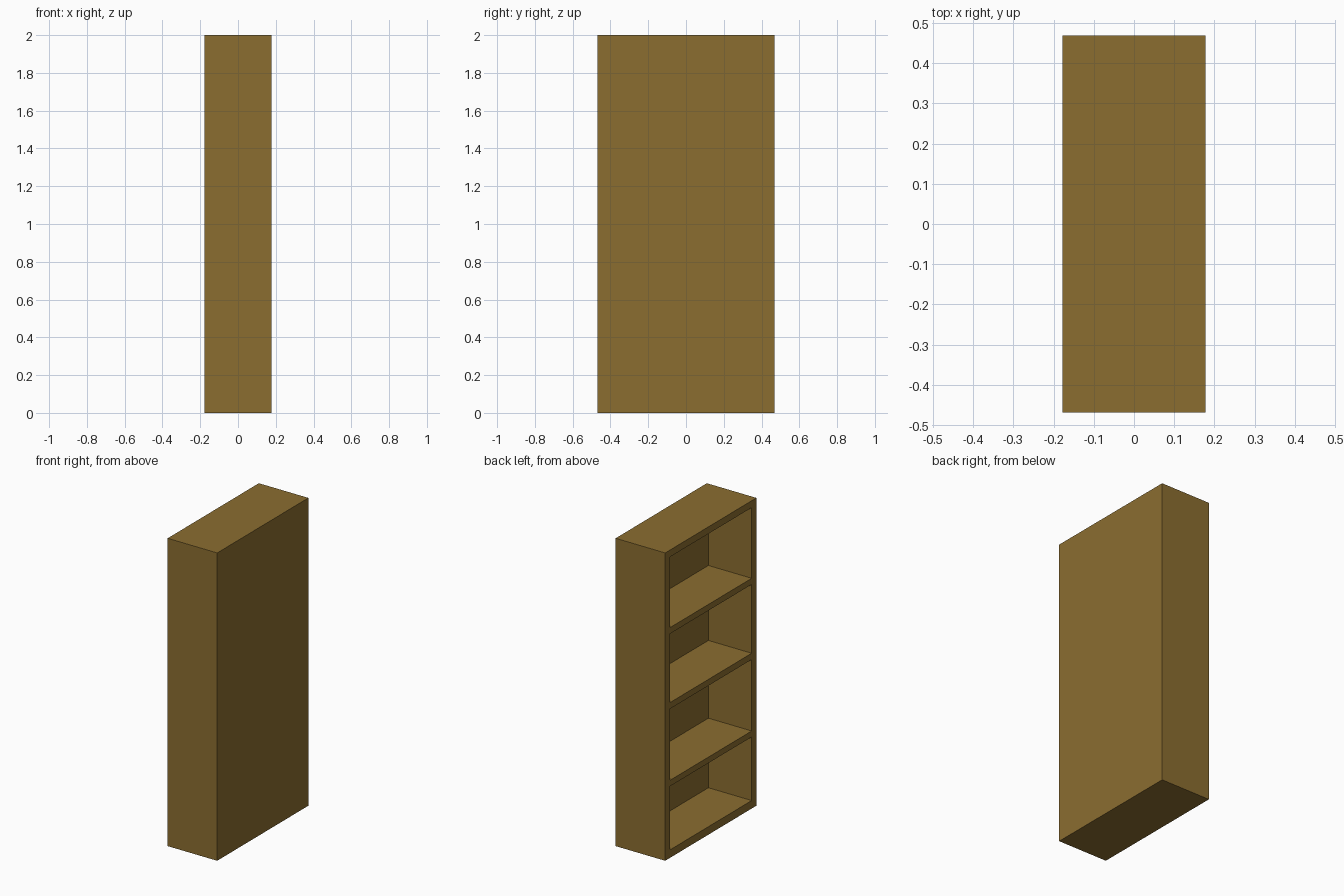
import bpy, bmesh
from mathutils import Vector

if "Cube" in bpy.data.objects:
    bpy.data.objects.remove(bpy.data.objects["Cube"])

W, D, H = 0.356, 0.936, 2.0      # x depth, y width, z height
WALL, RECESS = 0.048, 0.311      # side wall thickness, compartment depth
BAYS = [(0.052, 0.465), (0.504, 0.968), (1.009, 1.456), (1.496, 1.955)]

# Solid carcass block
bm = bmesh.new()
bmesh.ops.create_cube(bm, size=1)
bmesh.ops.scale(bm, vec=(W, D, H), verts=bm.verts)
bmesh.ops.translate(bm, vec=(0, 0, H / 2), verts=bm.verts)


def open_face(f):
    return f.normal.x < -0.9


# Score the open side (-x) into frame, shelf edges and compartments
inner = D / 2 - WALL
cuts = [((0, y, 0), (0, 1, 0)) for y in (-inner, inner)]
cuts += [((0, 0, z), (0, 0, 1)) for bay in BAYS for z in bay]
for co, no in cuts:
    geom = bm.verts[:] + bm.edges[:] + bm.faces[:]
    bmesh.ops.bisect_plane(bm, geom=geom, plane_co=co, plane_no=no)
bm.normal_update()

# Push the compartments in, leaving the shelves and the back panel
holes = []
for f in bm.faces:
    c = f.calc_center_median()
    if open_face(f) and abs(c.y) < inner and any(a < c.z < b for a, b in BAYS):
        holes.append(f)
pushed = bmesh.ops.extrude_discrete_faces(bm, faces=holes)["faces"]
for f in pushed:
    bmesh.ops.translate(bm, vec=Vector((RECESS, 0, 0)), verts=f.verts)
bmesh.ops.recalc_face_normals(bm, faces=bm.faces)

mesh = bpy.data.meshes.new("bookcase")
bm.to_mesh(mesh)
bm.free()
bookcase = bpy.data.objects.new("bookcase", mesh)
bpy.context.collection.objects.link(bookcase)

# Brown wood
wood = bpy.data.materials.new("brown_wood")
wood.diffuse_color = (0.26, 0.155, 0.03, 1)
wood.use_nodes = True
wood.node_tree.nodes["Principled BSDF"].inputs["Base Color"].default_value = wood.diffuse_color
mesh.materials.append(wood)
